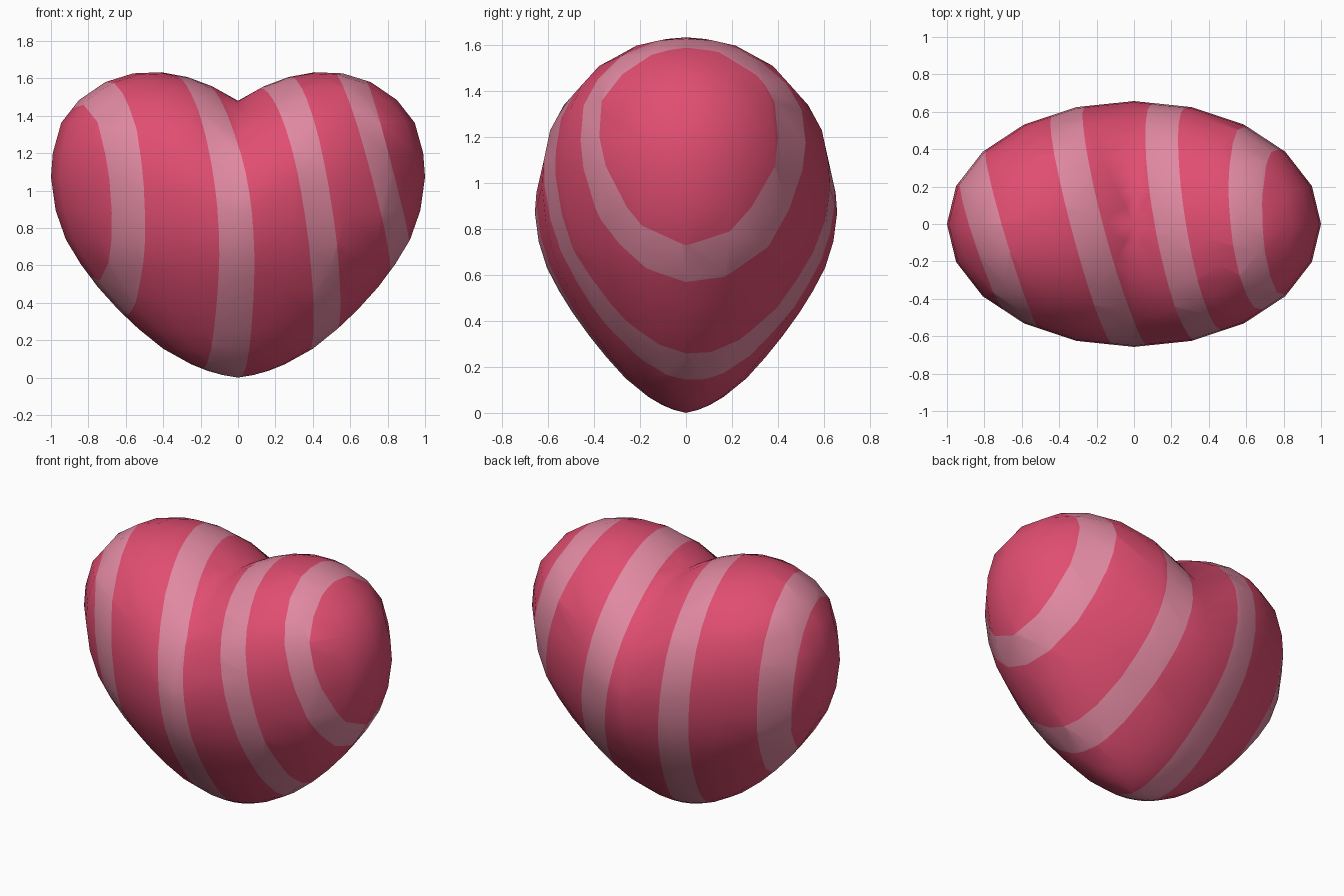
import bpy, bmesh, math
from mathutils import Vector

if "Cube" in bpy.data.objects:
    bpy.data.objects.remove(bpy.data.objects["Cube"])

SEGS = 20
DEPTH = 0.657   # depth compared with width

# Body profile: (radius, base height) between the bottom tip and the top notch
lower = [(0.08, 0.013), (0.16, 0.035), (0.25, 0.07), (0.40, 0.15), (0.53, 0.245),
         (0.64, 0.335), (0.75, 0.435), (0.84, 0.53), (0.92, 0.63), (0.975, 0.745)]
upper = [(r, 0.87 + 0.61 * math.sqrt(1 - r * r))
         for r in (1.0, 0.99, 0.945, 0.85, 0.71, 0.56, 0.41, 0.27, 0.14)]


def heart_point(r, angle, z):
    """Elliptical ring point, lifted away from the centre line to form two lobes."""
    x, y = r * math.cos(angle), r * math.sin(angle) * DEPTH
    ax = abs(x)
    lift = (0.65 * ax - 0.36 * ax * ax) * min(1.0, 0.92 * z * z)
    return Vector((x, y, z + lift))


# Heart body
bm = bmesh.new()
rings = [[bm.verts.new(heart_point(r, 2 * math.pi * i / SEGS, z)) for i in range(SEGS)]
         for r, z in lower + upper]
tip = bm.verts.new((0, 0, 0))
notch = bm.verts.new((0, 0, 1.48))
for i in range(SEGS):
    j = (i + 1) % SEGS
    bm.faces.new((tip, rings[0][j], rings[0][i]))
    bm.faces.new((notch, rings[-1][i], rings[-1][j]))
    for a, b in zip(rings, rings[1:]):
        bm.faces.new((a[i], a[j], b[j], b[i]))

# Slanted stripe edges: x + a*y + b*(z - 0.9) = c, two per stripe
stripes = [((0.34, 0.10, -0.83), (0.295, 0.071, -0.66)),
           ((0.256, 0.092, -0.275), (0.25, 0.115, -0.09)),
           ((0.196, 0.195, 0.235), (0.172, 0.187, 0.41)),
           ((0.098, 0.28, 0.72), (0.04, 0.267, 0.87))]


def side(p, edge):
    a, b, c = edge
    return p.x + a * p.y + b * (p.z - 0.9) - c


for pair in stripes:
    for a, b, c in pair:
        bmesh.ops.bisect_plane(bm, geom=bm.verts[:] + bm.edges[:] + bm.faces[:], dist=1e-5,
                               plane_co=(c, 0, 0.9), plane_no=Vector((1, a, b)).normalized())

# Colour the faces lying between a stripe's two edges
for f in bm.faces:
    f.smooth = True
    p = f.calc_center_median()
    f.material_index = int(any(side(p, l) > 0 > side(p, r) for l, r in stripes))
bmesh.ops.recalc_face_normals(bm, faces=bm.faces[:])

mesh = bpy.data.meshes.new("striped_heart")
bm.to_mesh(mesh)
bm.free()
for name, col in (("rose red", (0.75, 0.075, 0.165, 1)), ("pale pink", (0.75, 0.25, 0.36, 1))):
    mat = bpy.data.materials.new(name)
    mat.diffuse_color = col
    mat.use_nodes = True
    mat.node_tree.nodes["Principled BSDF"].inputs["Base Color"].default_value = mat.diffuse_color
    mesh.materials.append(mat)
heart = bpy.data.objects.new("striped_heart", mesh)
bpy.context.collection.objects.link(heart)
